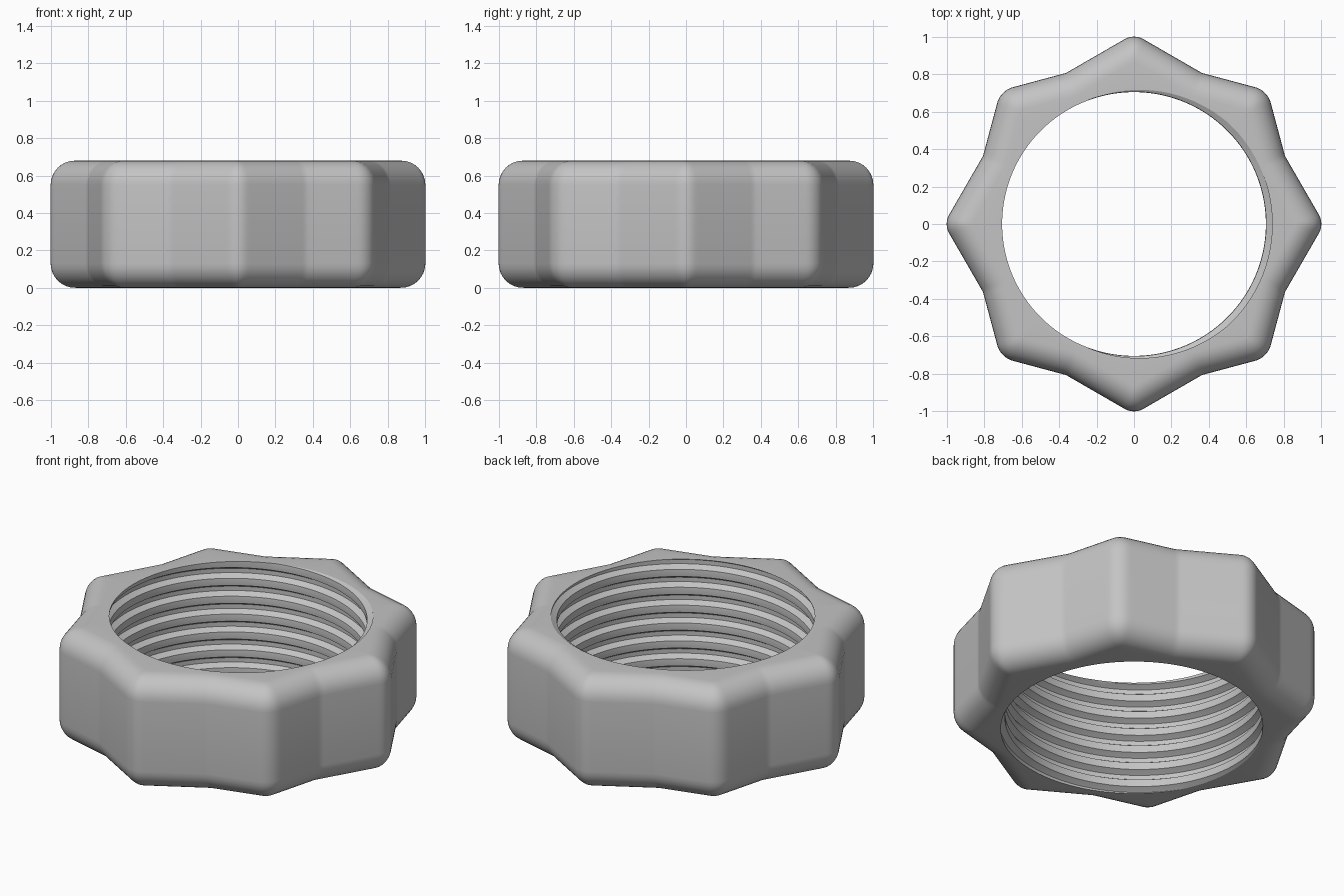
import bpy, bmesh, math

cube = bpy.data.objects.get("Cube")
if cube:
    bpy.data.objects.remove(cube, do_unlink=True)

HEIGHT, FILLET = 0.68, 0.13
COLS, FILLET_STEPS = 360, 8
PITCH, MINOR, DEPTH = 0.108, 0.705, 0.034
FLANK = math.radians(30)

# thread section over one pitch: phase from the groove centre, share of depth
PHASES = [-0.5, -0.3, -0.21, -0.12, 0.0, 0.12, 0.21, 0.3]


def thread_radius(z, theta):
    phase = (z - HEIGHT) / PITCH - theta / math.tau
    dist = abs(phase - round(phase))
    return MINOR + DEPTH * min(1, max(0, (0.31 - dist) / 0.18))


def tip_radius(angle, flat, rounding, inset):
    """Radius of one wedge-shaped lobe with a rounded tip."""
    flat, rounding = flat - inset, max(rounding - inset, 0)
    angle = abs((angle + math.pi / 4) % (math.pi / 2) - math.pi / 4)
    centre = (flat - rounding) / math.cos(FLANK)
    line = flat / math.cos(angle - FLANK)
    across = centre * math.sin(angle)
    if across < rounding:
        arc = centre * math.cos(angle) + math.sqrt(rounding**2 - across**2)
        # the arc applies only between its two tangent points
        if math.atan2(arc * math.sin(angle), arc * math.cos(angle) - centre) < FLANK:
            return arc
    return line


def star_radius(theta, inset):
    return max(tip_radius(theta, 0.881, 0.10, inset),
               tip_radius(theta - math.pi / 4, 0.874, 0.12, inset))


def grid_faces(bm, rows, flip=False):
    for low, high in zip(rows, rows[1:]):
        for j in range(COLS):
            quad = [low[j], low[j + 1], high[j + 1], high[j]]
            bm.faces.new(quad[::-1] if flip else quad)


bm = bmesh.new()
angles = [math.tau * j / COLS for j in range(COLS + 1)]


def add_ring(radius_at, z_at):
    return [bm.verts.new((radius_at(a) * math.cos(a), radius_at(a) * math.sin(a), z_at(a)))
            for a in angles]


# lobed outer wall with rolled edges
half = [(FILLET * (1 - math.sin(t)), FILLET * (1 - math.cos(t)))
        for t in (math.pi / 2 * i / FILLET_STEPS for i in range(FILLET_STEPS + 1))]
levels = half + [(inset, HEIGHT - z) for inset, z in reversed(half)]
outer = [add_ring(lambda a, d=d: star_radius(a, d), lambda a, z=z: z) for d, z in levels]
grid_faces(bm, outer)

# threaded bore: rows follow the helix and are trimmed at both end faces
turns = math.ceil(HEIGHT / PITCH) + 2
inner = []
for turn in range(-turns, 2):
    for phase in PHASES:
        def height(a, p=turn + phase):
            return min(HEIGHT, max(0, HEIGHT + PITCH * (p + a / math.tau)))
        inner.append(add_ring(lambda a, h=height: thread_radius(h(a), a), height))
grid_faces(bm, inner, flip=True)

# flat end faces
grid_faces(bm, [outer[-1], inner[-1]])
grid_faces(bm, [inner[0], outer[0]])

bmesh.ops.remove_doubles(bm, verts=bm.verts, dist=0.0002)
bmesh.ops.dissolve_degenerate(bm, edges=bm.edges, dist=0.00005)
bmesh.ops.recalc_face_normals(bm, faces=bm.faces)
mesh = bpy.data.meshes.new("lobed_ring_nut")
bm.to_mesh(mesh)
bm.free()
nut = bpy.data.objects.new("lobed_ring_nut", mesh)
bpy.context.collection.objects.link(nut)

# plain grey material
grey = bpy.data.materials.new("light_grey")
grey.use_nodes = True
colour = (0.55, 0.55, 0.55, 1)
grey.diffuse_color = colour
grey.node_tree.nodes["Principled BSDF"].inputs["Base Color"].default_value = colour
mesh.materials.append(grey)

bpy.context.view_layer.objects.active = nut
nut.select_set(True)
bpy.ops.object.shade_smooth_by_angle(angle=math.radians(25))
